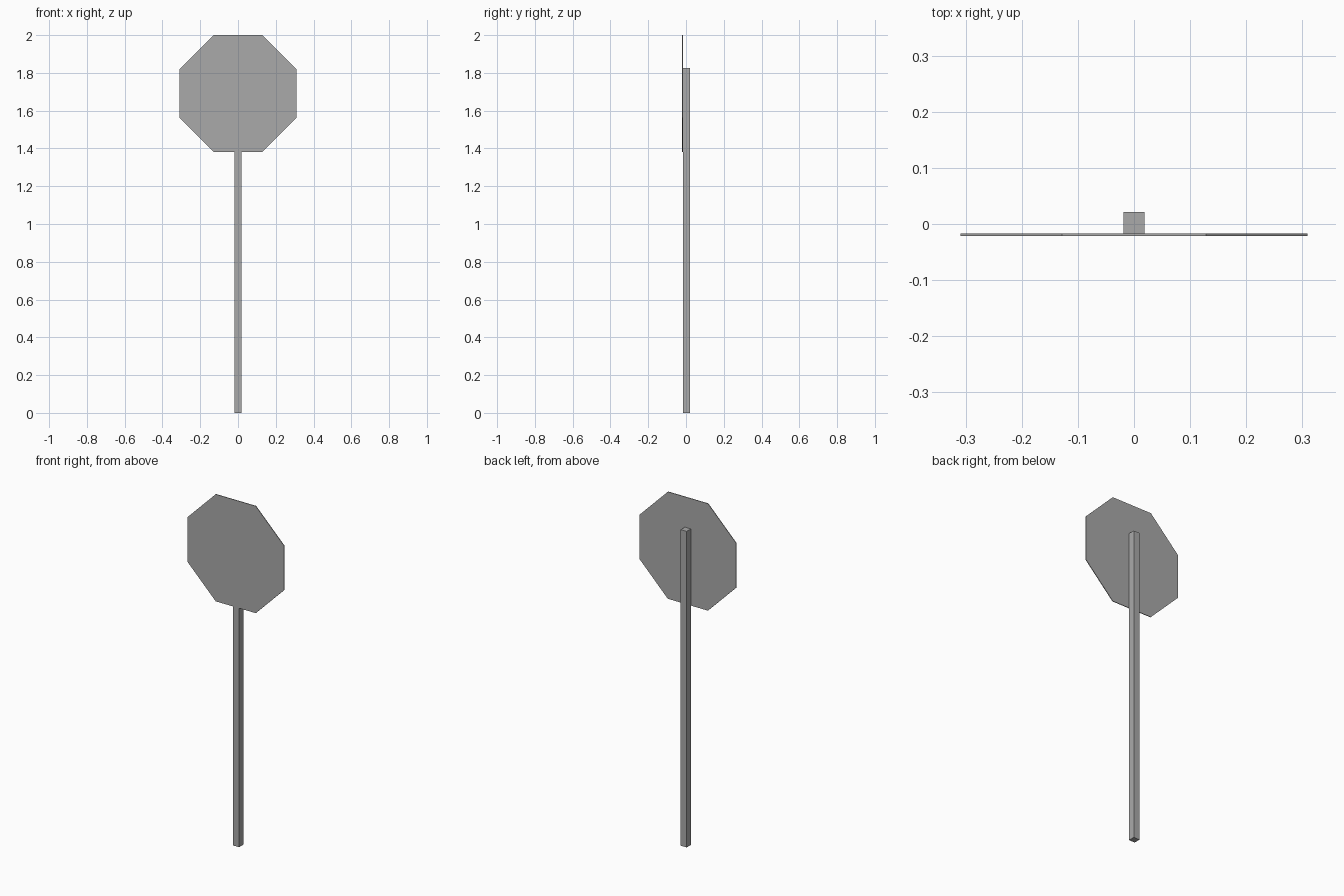
import bpy
import math

cube = bpy.data.objects.get("Cube")
if cube:
    bpy.data.objects.remove(cube, do_unlink=True)

# One plain grey for the whole sign
COLOUR = (0.4, 0.4, 0.4, 1)
grey = bpy.data.materials.new("grey metal")
grey.use_nodes = True
grey.diffuse_color = COLOUR
grey.node_tree.nodes["Principled BSDF"].inputs["Base Color"].default_value = COLOUR

HEIGHT = 2.0
APOTHEM = 0.309          # centre of the plate to a flat edge
POST_WIDTH = 0.038
POST_HEIGHT = 1.825
PLATE_THICKNESS = 0.004
FRONT = -(POST_WIDTH + PLATE_THICKNESS) / 2


def finish(name):
    obj = bpy.context.object
    obj.name = name
    obj.data.materials.append(grey)
    bpy.ops.object.transform_apply(location=False, rotation=True, scale=True)


# Square post
bpy.ops.mesh.primitive_cube_add(
    size=1, location=(0, PLATE_THICKNESS / 2, POST_HEIGHT / 2))
bpy.context.object.scale = (POST_WIDTH, POST_WIDTH, POST_HEIGHT)
finish("post")

# Thin octagonal plate fixed to the front of the post, flat edge up
bpy.ops.mesh.primitive_cylinder_add(
    vertices=8, radius=APOTHEM / math.cos(math.pi / 8), depth=PLATE_THICKNESS,
    location=(0, FRONT + PLATE_THICKNESS / 2, HEIGHT - APOTHEM))
bpy.context.object.rotation_euler = (math.pi / 2, math.pi / 8, 0)
finish("sign_plate")
